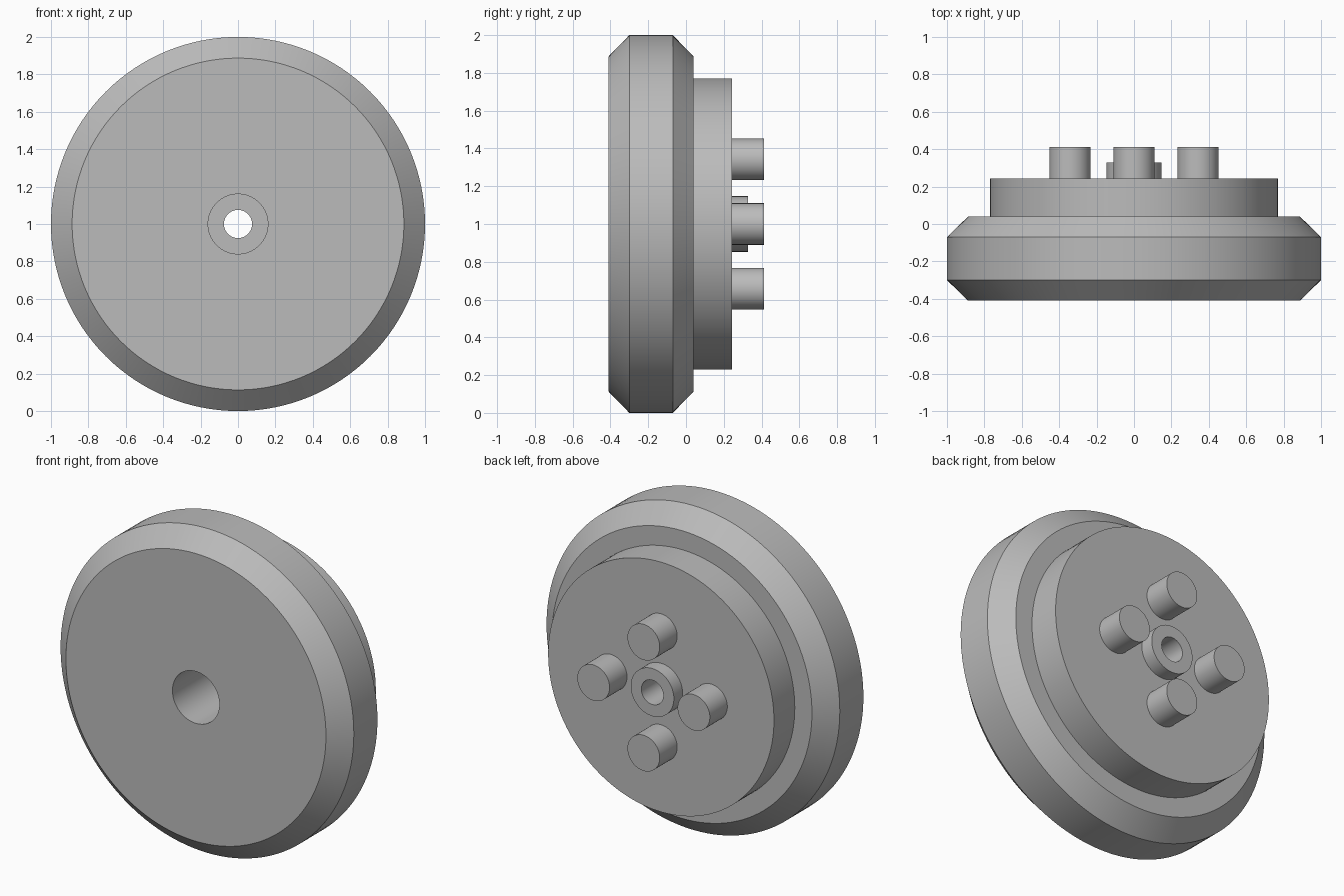
import bpy, math

cube = bpy.data.objects.get("Cube")
if cube:
    bpy.data.objects.remove(cube, do_unlink=True)

grey = bpy.data.materials.new("plain_grey")
grey.use_nodes = True
colour = (0.5, 0.5, 0.5, 1)
grey.diffuse_color = colour
grey.node_tree.nodes["Principled BSDF"].inputs["Base Color"].default_value = colour


def lathe(name, profile, closed, x=0, z=1, sides=128):
    """Spin (radius, y) points around a front-to-back axis at x, z."""
    verts, faces = [], []
    n = len(profile)
    for i in range(sides):
        a = math.tau * i / sides
        verts += [(r * math.cos(a), y, r * math.sin(a)) for r, y in profile]
    for i in range(sides):
        p, q = i * n, (i + 1) % sides * n
        for j in range(n if closed else n - 1):
            k = (j + 1) % n
            faces.append((p + j, p + k, q + k, q + j))
    if not closed:
        faces.append([i * n for i in range(sides)])
        faces.append([i * n + n - 1 for i in reversed(range(sides))])
    mesh = bpy.data.meshes.new(name)
    mesh.from_pydata(verts, [], faces)
    mesh.materials.append(grey)
    obj = bpy.data.objects.new(name, mesh)
    obj.location = (x, 0, z)
    bpy.context.collection.objects.link(obj)
    bpy.ops.object.select_all(action="DESELECT")
    obj.select_set(True)
    bpy.context.view_layer.objects.active = obj
    bpy.ops.object.mode_set(mode="EDIT")
    bpy.ops.mesh.select_all(action="SELECT")
    bpy.ops.mesh.normals_make_consistent(inside=False)
    bpy.ops.object.mode_set(mode="OBJECT")
    bpy.ops.object.shade_smooth_by_angle(angle=math.radians(30))
    return obj


# Bevelled disc, stepped hub and central boss with a counterbored hole
lathe("wheel_body", [
    (0.16, -0.41), (0.887, -0.41), (1.0, -0.30), (1.0, -0.07), (0.887, 0.04),
    (0.77, 0.04), (0.77, 0.243), (0.147, 0.243), (0.147, 0.328),
    (0.075, 0.328), (0.075, 0.04), (0.16, 0.04)], closed=True)

# Four drive pins around the boss
for label, dx, dz in (("left", 1, 0), ("top", 0, 1), ("right", -1, 0), ("bottom", 0, -1)):
    lathe("drive_pin_" + label, [(0.11, 0.235), (0.11, 0.413)], closed=False,
          x=0.342 * dx, z=1 + 0.342 * dz, sides=64)
